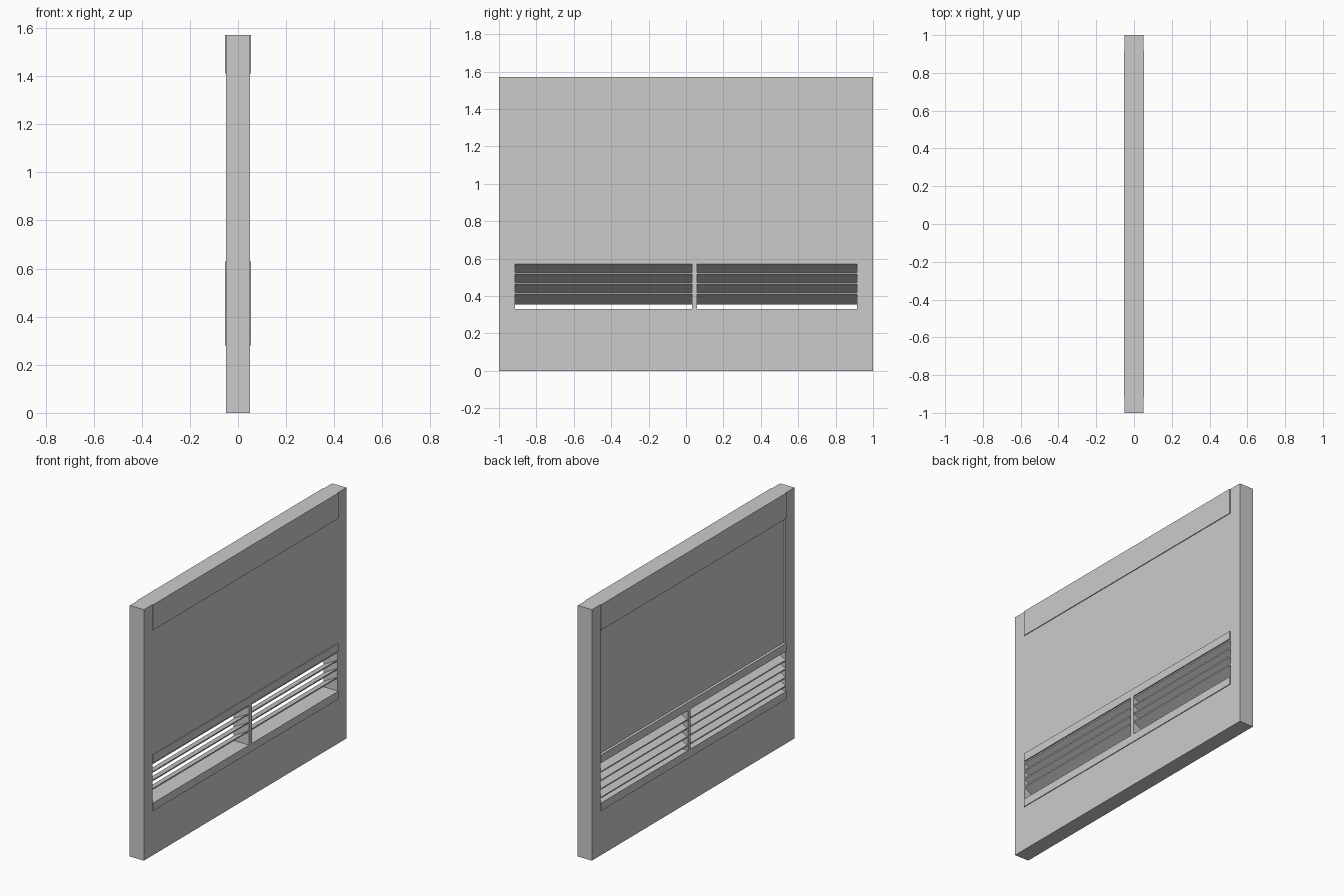
import bpy, bmesh

if "Cube" in bpy.data.objects:
    bpy.data.objects.remove(bpy.data.objects["Cube"])

H = 1.57        # overall height
Y_IN = 0.915    # inner edge of the stiles
X = 0.049       # half thickness of the frame
XR = 0.054      # half thickness of the raised rails


def prism(name, profile, y0, y1):
    """Extrude an (x, z) profile along y."""
    bm = bmesh.new()
    face = bm.faces.new([bm.verts.new((x, y0, z)) for x, z in profile])
    ext = bmesh.ops.extrude_face_region(bm, geom=[face])["geom"]
    verts = [g for g in ext if isinstance(g, bmesh.types.BMVert)]
    bmesh.ops.translate(bm, vec=(0, y1 - y0, 0), verts=verts)
    bmesh.ops.recalc_face_normals(bm, faces=bm.faces)
    mesh = bpy.data.meshes.new(name)
    bm.to_mesh(mesh)
    bm.free()
    obj = bpy.data.objects.new(name, mesh)
    bpy.context.collection.objects.link(obj)
    return obj


def box(name, x0, x1, y0, y1, z0, z1):
    return prism(name, [(x0, z0), (x1, z0), (x1, z1), (x0, z1)], y0, y1)


# Side stiles
box("stile_front", -X, X, -1, -Y_IN, 0, H)
box("stile_back", -X, X, Y_IN, 1, 0, H)

# Infill panels; the upper one is recessed on the -x side
box("lower_panel", -X, X, -Y_IN, Y_IN, 0, 0.28)
box("upper_panel", -0.037, X, -Y_IN, Y_IN, 0.63, 1.41)

# Slightly raised horizontal rails
for name, z0, z1 in (("vent_bottom_rail", 0.28, 0.33),
                     ("vent_top_rail", 0.58, 0.63),
                     ("top_rail", 1.41, H)):
    box(name, -XR, XR, -Y_IN, Y_IN, z0, z1)

# Divider between the two vents
box("vent_divider", -XR, XR, 0.032, 0.059, 0.33, 0.58)

# Slanted louvre slats, high at +x and low at -x
DROP, THICK, PITCH = 0.054, 0.008, 0.0535
for side, y0, y1 in (("front", -Y_IN, 0.032), ("back", 0.059, Y_IN)):
    for i in range(4):
        z = 0.578 - PITCH * i
        prism(f"louvre_slat_{side}_{i + 1}",
              [(X, z), (X, z - THICK), (-X, z - THICK - DROP), (-X, z - DROP)],
              y0, y1)
